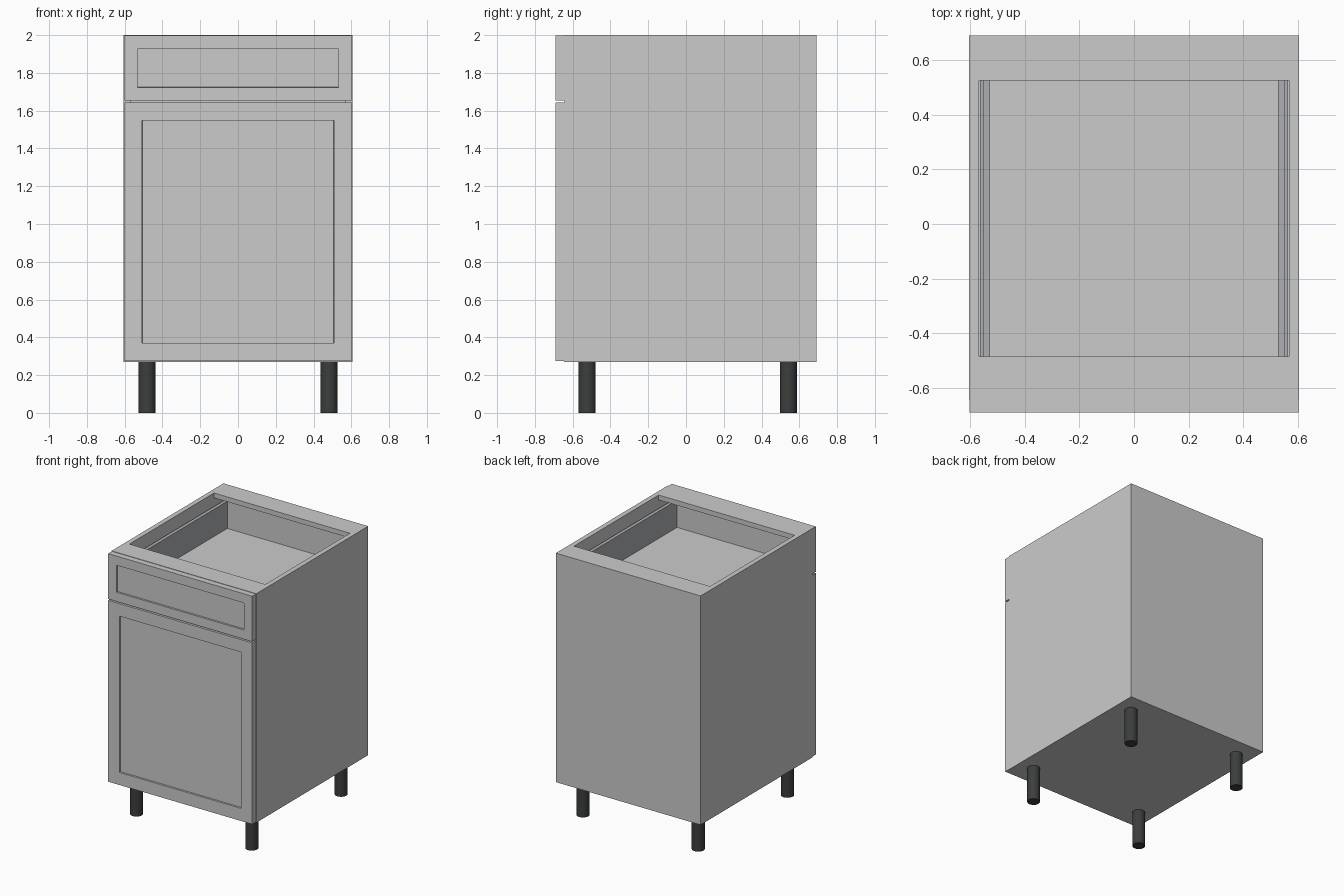
import bpy, bmesh

if "Cube" in bpy.data.objects:
    bpy.data.objects.remove(bpy.data.objects["Cube"])

def material(name, rgb):
    m = bpy.data.materials.new(name)
    m.diffuse_color = (*rgb, 1)
    m.use_nodes = True
    m.node_tree.nodes["Principled BSDF"].inputs["Base Color"].default_value = m.diffuse_color
    return m

steel = material("grey_steel", (0.42, 0.43, 0.45))
black = material("black_plastic", (0.045, 0.047, 0.047))

def box(name, x, y, z, mat=None, inset=0.0, depth=0.0):
    """Box from (min, max) ranges; optional recessed panel in its -y face."""
    bm = bmesh.new()
    bmesh.ops.create_cube(bm, size=1)
    for v in bm.verts:
        v.co = [r[0] + (c + 0.5) * (r[1] - r[0]) for c, r in zip(v.co, (x, y, z))]
    if inset:
        bm.normal_update()
        front = min(bm.faces, key=lambda f: f.calc_center_median().y)
        # first inset gives the frame, second the vertical step
        bmesh.ops.inset_region(bm, faces=[front], thickness=inset)
        bmesh.ops.inset_region(bm, faces=[front], thickness=0.0005)
        bmesh.ops.translate(bm, verts=front.verts, vec=(0, depth, 0))
    me = bpy.data.meshes.new(name)
    bm.to_mesh(me)
    bm.free()
    ob = bpy.data.objects.new(name, me)
    if mat:
        me.materials.append(mat)
    bpy.context.collection.objects.link(ob)
    return ob

W, T = 0.605, 0.037           # half width, board thickness
FRONT, BACK = -0.645, 0.69    # carcass depth
BASE, TOP = 0.27, 2.0         # carcass height
IN = W - T                    # inner half width

# Carcass
box("bottom_panel", (-IN, IN), (FRONT, BACK), (BASE, BASE + T))
box("back_panel", (-IN, IN), (BACK - T, BACK), (BASE + T, TOP - T))
box("front_top_rail", (-IN, IN), (FRONT, -0.485), (TOP - T, TOP))
box("back_top_rail", (-IN, IN), (0.525, BACK), (TOP - T, TOP))

# Sides, drawer sides and runners, mirrored left and right
for side, s in (("left", -1), ("right", 1)):
    def span(a, b):
        return tuple(sorted((s * a, s * b)))
    box(side + "_side_panel", span(IN, W), (FRONT, BACK), (BASE, TOP))
    box(side + "_drawer_side", span(0.527, 0.553), (FRONT, 0.64), (1.68, 1.91), steel)
    box(side + "_drawer_runner", span(0.553, IN - 0.004), (FRONT, 0.62), (1.68, 1.76), steel)

# Drawer box
box("drawer_floor", (-0.527, 0.527), (FRONT, 0.64), (1.68, 1.705))
box("drawer_back", (-0.527, 0.527), (0.625, 0.64), (1.705, 1.91))

# Framed drawer front and door
box("drawer_front", (-0.602, 0.602), (-0.69, FRONT), (1.654, 1.997), None, 0.0985, 0.014)
box("door", (-0.602, 0.602), (-0.69, FRONT), (0.274, 1.644), None, 0.134, 0.014)

# Legs
for yname, y in (("front", -0.523), ("back", 0.542)):
    for xname, x in (("left", -0.482), ("right", 0.482)):
        bpy.ops.mesh.primitive_cylinder_add(vertices=32, radius=0.045, depth=BASE,
                                            location=(x, y, BASE / 2))
        leg = bpy.context.object
        leg.name = f"{yname}_{xname}_leg"
        leg.data.materials.append(black)
        bpy.ops.object.shade_smooth_by_angle()
